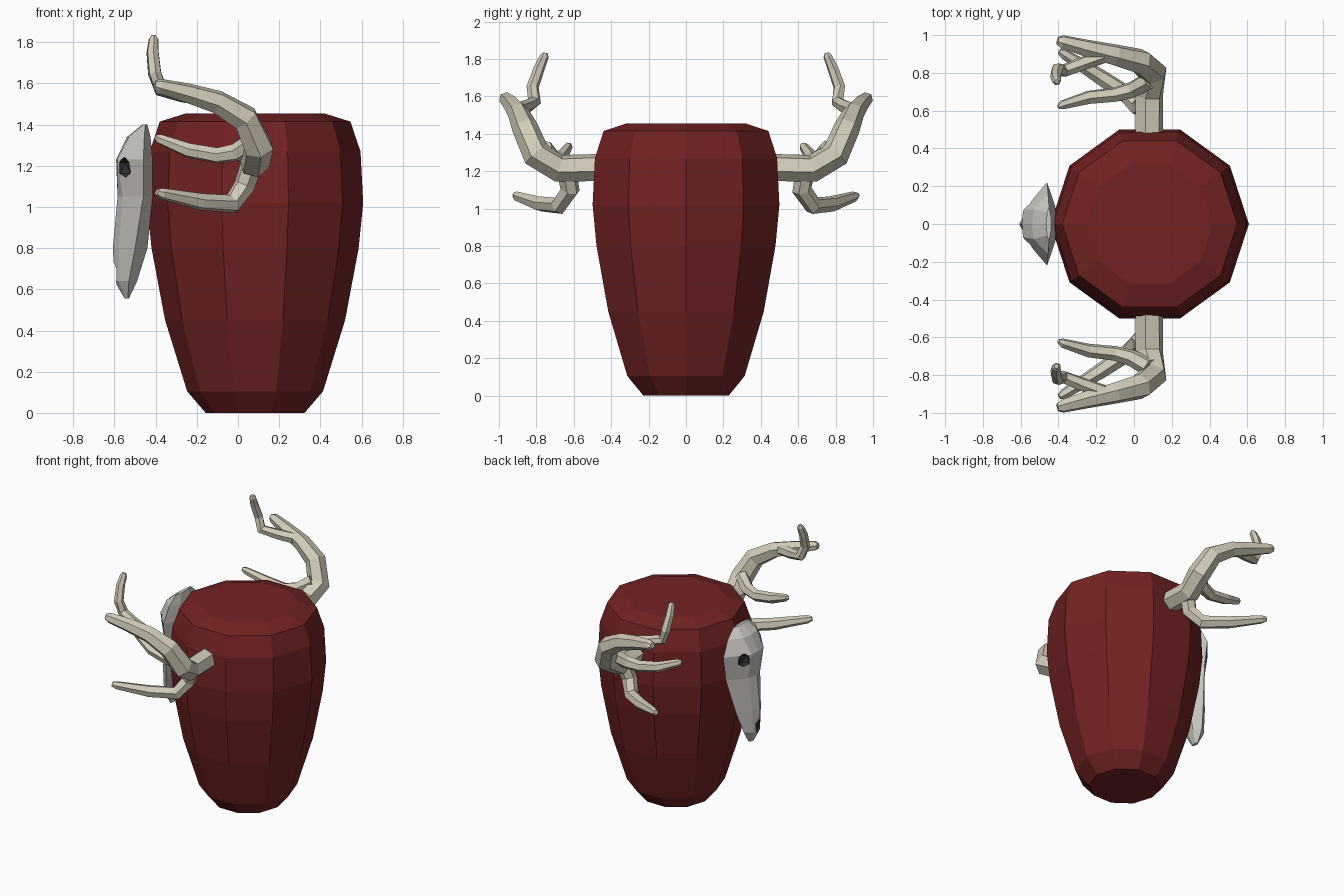
import bpy, bmesh, math
from mathutils import Vector

if "Cube" in bpy.data.objects:
    bpy.data.objects.remove(bpy.data.objects["Cube"])


def material(name, rgb):
    m = bpy.data.materials.new(name)
    m.diffuse_color = (*rgb, 1)
    m.use_nodes = True
    m.node_tree.nodes["Principled BSDF"].inputs["Base Color"].default_value = m.diffuse_color
    return m


RED = material("red_glaze", (0.17, 0.016, 0.016))
HORN = material("horn", (0.64, 0.60, 0.48))
BONE = material("bone", (0.60, 0.58, 0.54))
DARK = material("socket_dark", (0.03, 0.03, 0.03))


def make_object(name, bm, mat):
    bmesh.ops.recalc_face_normals(bm, faces=bm.faces)
    me = bpy.data.meshes.new(name)
    bm.to_mesh(me)
    bm.free()
    ob = bpy.data.objects.new(name, me)
    me.materials.append(mat)
    bpy.context.collection.objects.link(ob)
    return ob


def loft(bm, rings):
    """Skin a list of closed point rings and cap both ends."""
    vs = [[bm.verts.new(p) for p in ring] for ring in rings]
    n = len(vs[0])
    for a, b in zip(vs, vs[1:]):
        for i in range(n):
            j = (i + 1) % n
            bm.faces.new((a[i], a[j], b[j], b[i]))
    bm.faces.new(vs[0])
    bm.faces.new(vs[-1])


def tube(bm, path, sides=6):
    """Sweep a polygon along (x, y, z, radius) points."""
    pts = [Vector(p[:3]) for p in path]
    normal, rings = None, []
    for i, p in enumerate(pts):
        t = Vector()
        if i > 0:
            t += (p - pts[i - 1]).normalized()
        if i < len(pts) - 1:
            t += (pts[i + 1] - p).normalized()
        t.normalize()
        if normal is None:
            normal = t.orthogonal()
        normal = (normal - t * normal.dot(t)).normalized()
        side = t.cross(normal)
        r = path[i][3]
        rings.append([p + r * (normal * math.cos(a) + side * math.sin(a))
                      for a in (math.tau * k / sides for k in range(sides))])
    loft(bm, rings)


# Ten-sided vase
profile = [(0.24, 0), (0.33, 0.105), (0.437, 0.45), (0.503, 0.80), (0.525, 1.02),
           (0.512, 1.27), (0.463, 1.415), (0.335, 1.455)]
bm = bmesh.new()
loft(bm, [[(0.083 + r * math.cos(k * math.tau / 10), r * math.sin(k * math.tau / 10), z)
           for k in range(10)] for r, z in profile])
make_object("vase", bm, RED)

# Antlers: main beam and three tines, mirrored front to back
branches = [
    [(0.08, 0.44, 1.22, .075), (0.08, 0.68, 1.215, .076), (0.10, 0.80, 1.29, .077),
     (0.035, 0.86, 1.43, .07), (-0.10, 0.895, 1.51, .058), (-0.25, 0.93, 1.555, .048),
     (-0.38, 0.965, 1.588, .036), (-0.405, 0.97, 1.593, .022)],
    [(-0.16, 0.89, 1.53, .04), (-0.27, 0.85, 1.545, .037), (-0.375, 0.81, 1.57, .035),
     (-0.405, 0.82, 1.65, .033), (-0.415, 0.785, 1.75, .03), (-0.41, 0.757, 1.815, .024),
     (-0.41, 0.753, 1.833, .012)],
    [(0.08, 0.76, 1.32, .05), (-0.01, 0.71, 1.265, .045), (-0.10, 0.685, 1.25, .04),
     (-0.24, 0.67, 1.275, .037), (-0.38, 0.63, 1.33, .025), (-0.40, 0.62, 1.34, .012)],
    [(0.07, 0.64, 1.22, .055), (0.03, 0.62, 1.10, .053), (-0.03, 0.68, 1.015, .048),
     (-0.18, 0.78, 1.025, .042), (-0.37, 0.90, 1.065, .028), (-0.395, 0.915, 1.072, .016)],
]
for label, s in (("back", 1), ("front", -1)):
    bm = bmesh.new()
    for br in branches:
        tube(bm, [(x, s * y, z, r) for x, y, z, r in br])
    make_object("antler_" + label, bm, HORN)

# Skull: z, back x, edge x, edge half-width, brow x, brow half-width, ridge x
sections = [
    (1.40, -.440, -.450, .09, -.460, .06, -.465),
    (1.34, -.425, -.455, .16, -.530, .08, -.540),
    (1.23, -.415, -.460, .22, -.588, .07, -.592),
    (1.05, -.415, -.460, .19, -.560, .07, -.585),
    (0.80, -.440, -.500, .13, -.580, .05, -.608),
    (0.64, -.490, -.530, .08, -.580, .04, -.600),
    (0.555, -.530, -.535, .03, -.545, .02, -.550),
]
bm = bmesh.new()
loft(bm, [[(xb, -w * .4, z), (xe, -w, z), (xm, -m, z), (xf, 0, z),
           (xm, m, z), (xe, w, z), (xb, w * .4, z)]
          for z, xb, xe, w, xm, m, xf in sections])
skull = make_object("skull", bm, BONE)
skull.data.materials.append(DARK)

# Eye sockets and nose opening carved from the skull
holes = [((-.560, .115, 1.19), (.05, .05, .06)), ((-.560, -.115, 1.19), (.05, .05, .06)),
         ((-.60, 0, .675), (.035, .03, .06))]
bm = bmesh.new()
for loc, scale in holes:
    new = bmesh.ops.create_icosphere(bm, subdivisions=1, radius=1)["verts"]
    bmesh.ops.scale(bm, vec=scale, verts=new)
    bmesh.ops.translate(bm, vec=loc, verts=new)
cutter = make_object("socket_cutter", bm, DARK)
cutter.hide_render = True
mod = skull.modifiers.new("sockets", "BOOLEAN")
mod.object = cutter
mod.operation = "DIFFERENCE"
mod.solver = "EXACT"
mod.material_mode = "TRANSFER"
bpy.context.view_layer.objects.active = skull
bpy.ops.object.modifier_apply(modifier=mod.name)
bpy.data.objects.remove(cutter)
